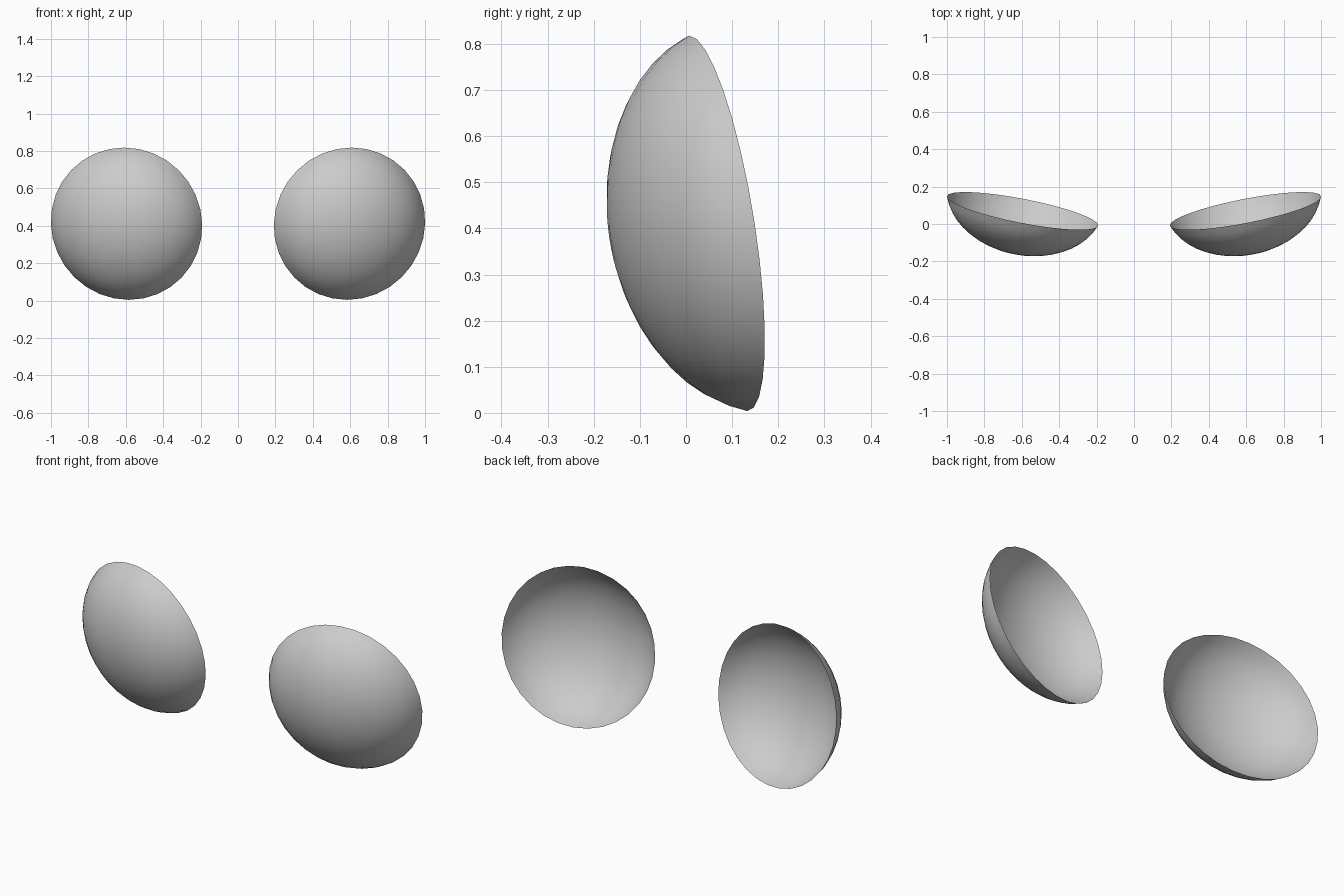
import bpy, bmesh, math
from mathutils import Vector, Matrix

if "Cube" in bpy.data.objects:
    bpy.data.objects.remove(bpy.data.objects["Cube"])

SEGMENTS, RINGS = 32, 10
RIM_CENTRE = Vector((0.596, 0.07, 0.411))
RIM_RADIUS, RADIAL, AXIAL, OFFSET = 0.412, 0.426, 0.312, 0.08
AXIS = Vector((0.189, -0.97, -0.156)).normalized()   # direction the dome bulges


def cap(name, side):
    """Open flattened dome, tilted outward and down; side is +1 or -1."""
    bm = bmesh.new()
    rim_angle = math.acos(OFFSET / AXIAL)
    scale = RIM_RADIUS / (RADIAL * math.sin(rim_angle))
    # Profile from the pole to the open rim, spun round the local z axis
    verts = []
    for i in range(RINGS + 1):
        t = rim_angle * i / RINGS
        r = RADIAL * scale * math.sin(t)
        verts.append(bm.verts.new((r, 0, AXIAL * math.cos(t) - OFFSET)))
    edges = [bm.edges.new(p) for p in zip(verts, verts[1:])]
    bmesh.ops.spin(bm, geom=verts + edges, cent=(0, 0, 0), axis=(0, 0, 1),
                   angle=2 * math.pi, steps=SEGMENTS)
    bmesh.ops.remove_doubles(bm, verts=bm.verts, dist=1e-4)
    # Aim along the axis, then mirror for the other side
    aim = AXIS.to_track_quat('Z', 'Y').to_matrix().to_4x4()
    bm.transform(Matrix.Diagonal((side, 1, 1, 1)) @ Matrix.Translation(RIM_CENTRE) @ aim)
    bm.normal_update()
    # Normals face away from the hollow
    out = Vector((AXIS.x * side, AXIS.y, AXIS.z))
    if sum(f.normal.dot(out) for f in bm.faces) < 0:
        bmesh.ops.reverse_faces(bm, faces=bm.faces)
    for f in bm.faces:
        f.smooth = True
    mesh = bpy.data.meshes.new(name)
    bm.to_mesh(mesh)
    bm.free()
    bpy.context.collection.objects.link(bpy.data.objects.new(name, mesh))


cap("right_dome", 1)
cap("left_dome", -1)
